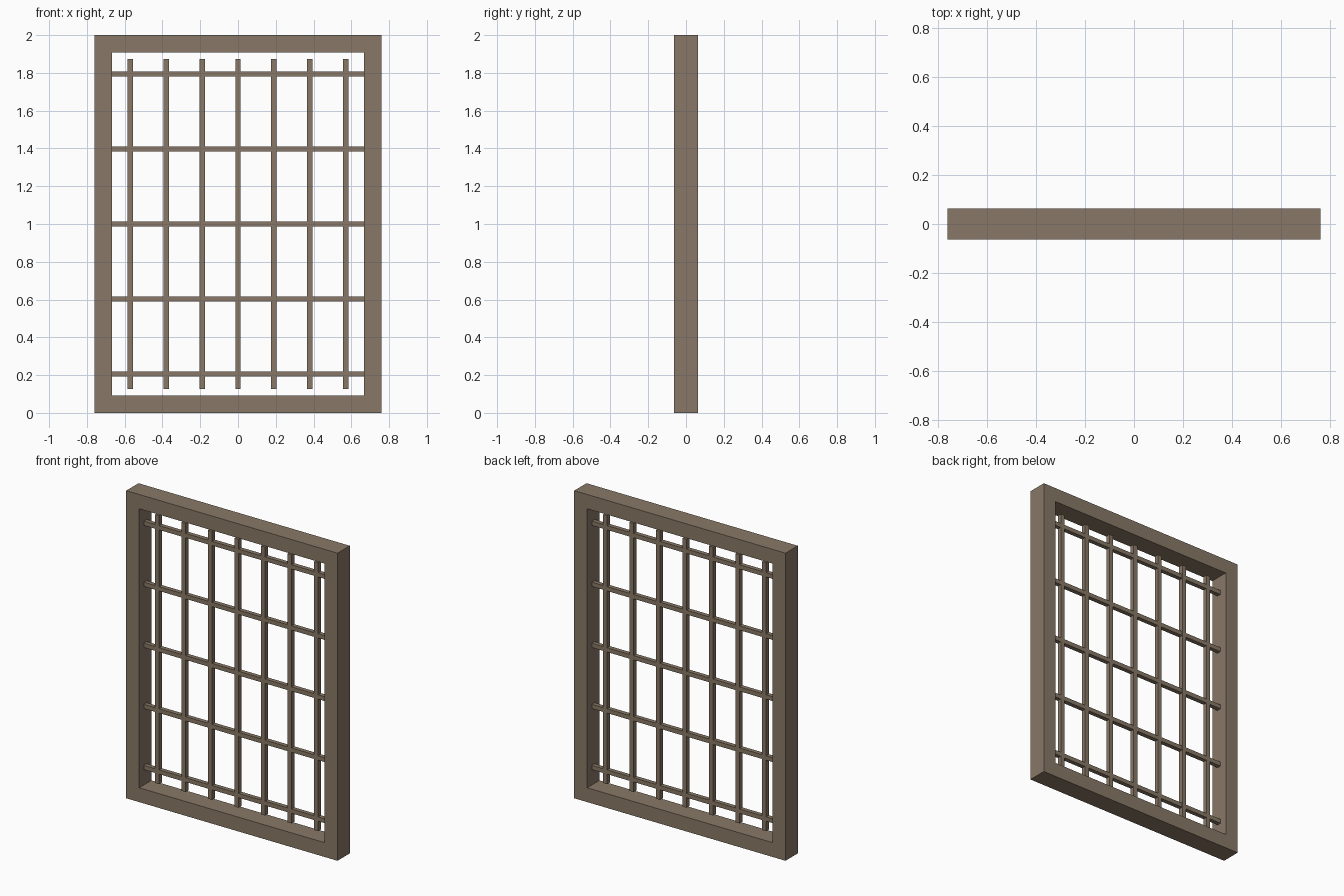
import bpy

if "Cube" in bpy.data.objects:
    bpy.data.objects.remove(bpy.data.objects["Cube"])

W, H, D = 0.76, 2.0, 0.126      # half width, height, depth of the frame
T = 0.093                       # frame member thickness
BAR = 0.029                     # bar section

wood = bpy.data.materials.new("brown_wood")
wood.diffuse_color = (0.25, 0.19, 0.135, 1)
wood.use_nodes = True
wood.node_tree.nodes["Principled BSDF"].inputs["Base Color"].default_value = wood.diffuse_color


def box(name, center, size):
    bpy.ops.mesh.primitive_cube_add(size=1, location=center)
    ob = bpy.context.object
    ob.name = name
    ob.scale = size
    bpy.ops.object.transform_apply(location=False, rotation=False, scale=True)
    ob.data.materials.append(wood)
    return ob


# Outer frame: one closed ring, extruded through the wall depth
outer = [(-W, 0), (W, 0), (W, H), (-W, H)]
inner = [(-W + T, T), (W - T, T), (W - T, H - T), (-W + T, H - T)]
verts = [(x, y, z) for y in (-D / 2, D / 2) for x, z in outer + inner]
faces = []
for i in range(4):
    j = (i + 1) % 4
    faces += [(i, j, j + 4, i + 4),                  # front
              (j + 8, i + 8, i + 12, j + 12),        # back
              (j, i, i + 8, j + 8),                  # outside
              (i + 4, j + 4, j + 12, i + 12)]        # reveal
mesh = bpy.data.meshes.new("frame")
mesh.from_pydata(verts, [], faces)
mesh.materials.append(wood)
frame = bpy.data.objects.new("frame", mesh)
bpy.context.collection.objects.link(frame)

# Vertical bars, stopping short of the frame
for i in range(7):
    box(f"vertical_bar_{i + 1}", ((i - 3) * 0.1905, 0, H / 2), (BAR, BAR, 1.746))

# Horizontal bars spanning between the jambs
for i in range(5):
    box(f"horizontal_bar_{i + 1}", (0, 0, H / 2 + (i - 2) * 0.397),
        (2 * (W - T) + 0.01, BAR - 0.001, BAR - 0.001))
